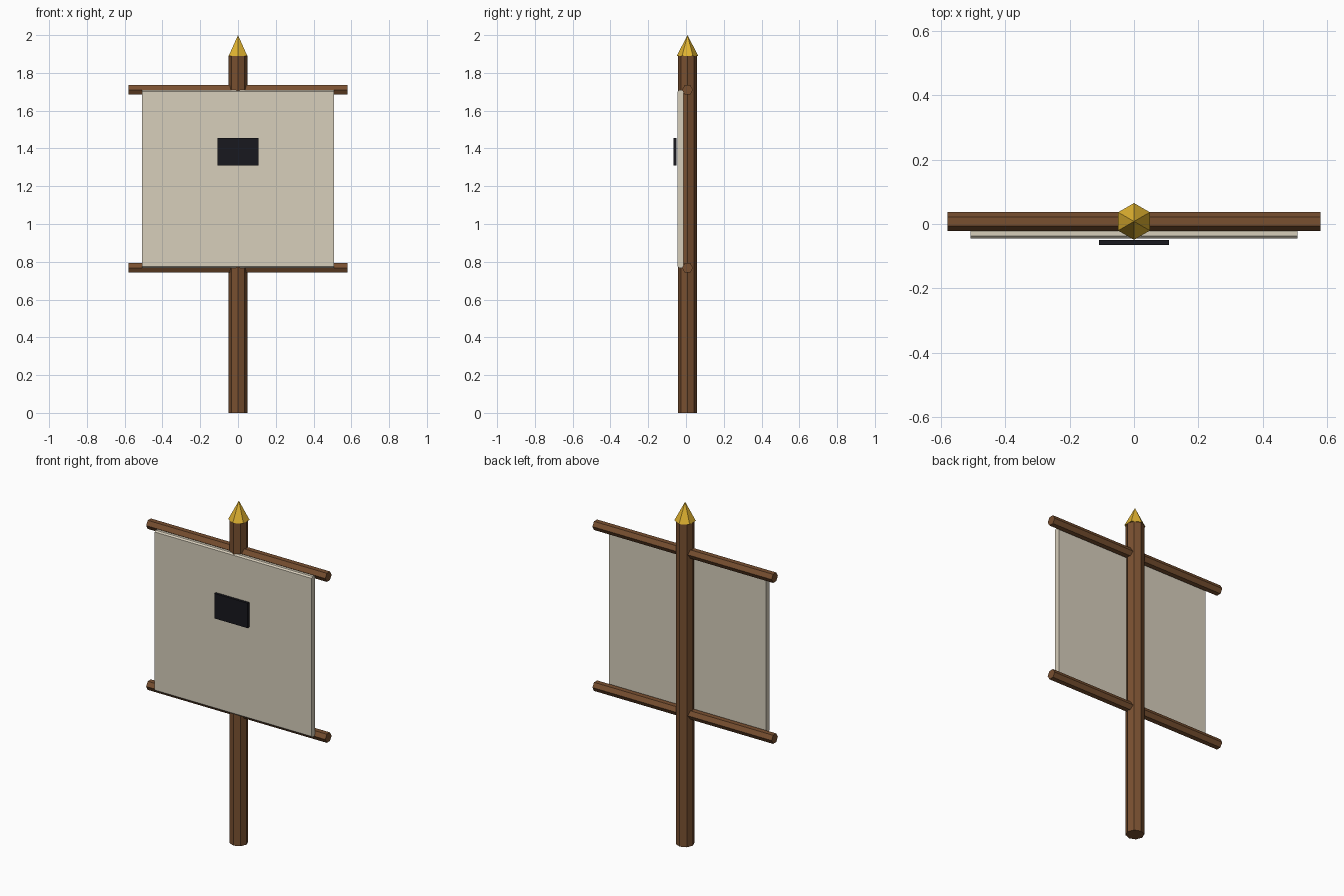
import bpy, bmesh
from math import pi, cos, sin

if "Cube" in bpy.data.objects:
    bpy.data.objects.remove(bpy.data.objects["Cube"])

CY = 0.008  # depth of the pole axis


def material(name, rgb):
    m = bpy.data.materials.new(name)
    m.diffuse_color = (*rgb, 1)
    m.use_nodes = True
    m.node_tree.nodes["Principled BSDF"].inputs["Base Color"].default_value = m.diffuse_color
    return m


wood = material("wood", (0.19, 0.08, 0.03))
gold = material("gold", (0.75, 0.45, 0.03))
cloth = material("cloth", (0.68, 0.62, 0.50))
dark = material("dark", (0.009, 0.009, 0.013))


def finish(name, bm, mat):
    bmesh.ops.recalc_face_normals(bm, faces=bm.faces)
    me = bpy.data.meshes.new(name)
    bm.to_mesh(me)
    bm.free()
    me.materials.append(mat)
    ob = bpy.data.objects.new(name, me)
    bpy.context.collection.objects.link(ob)
    return ob


def upright(name, sides, r, z0, z1, mat, start=0.0, pointed=False):
    """Vertical prism or pyramid around the pole axis."""
    bm = bmesh.new()
    ring = [(r * cos(start + 2 * pi * i / sides), CY + r * sin(start + 2 * pi * i / sides))
            for i in range(sides)]
    low = [bm.verts.new((x, y, z0)) for x, y in ring]
    bm.faces.new(low)
    if pointed:
        tip = bm.verts.new((0, CY, z1))
        for i in range(sides):
            bm.faces.new((low[i], low[(i + 1) % sides], tip))
    else:
        high = [bm.verts.new((x, y, z1)) for x, y in ring]
        bm.faces.new(high)
        for i in range(sides):
            j = (i + 1) % sides
            bm.faces.new((low[i], low[j], high[j], high[i]))
    return finish(name, bm, mat)


def extrude_x(name, profile, half, mat):
    """Sweep a (y, z) profile symmetrically along x."""
    bm = bmesh.new()
    a = [bm.verts.new((-half, y, z)) for y, z in profile]
    b = [bm.verts.new((half, y, z)) for y, z in profile]
    bm.faces.new(a)
    bm.faces.new(b)
    for i in range(len(a)):
        j = (i + 1) % len(a)
        bm.faces.new((a[i], a[j], b[j], b[i]))
    return finish(name, bm, mat)


# Pole and finial
upright("pole", 8, 0.05, 0, 1.89, wood)
upright("finial", 6, 0.057, 1.89, 2.0, gold, start=pi / 2, pointed=True)

# Hexagonal crossbars
for name, z in (("top_crossbar", 1.71), ("bottom_crossbar", 0.768)):
    extrude_x(name, [(CY + 0.029 * cos(i * pi / 3), z + 0.029 * sin(i * pi / 3))
                     for i in range(6)], 0.58, wood)

# Cloth panel with chamfered top and bottom edges
y0, y1, z0, z1, c = -0.045, -0.014, 0.768, 1.709, 0.008
extrude_x("banner_cloth", [(y0, z0 + c), (y0 + c, z0), (y1 - c, z0), (y1, z0 + c),
                           (y1, z1 - c), (y1 - c, z1), (y0 + c, z1), (y0, z1 - c)],
          0.508, cloth)

# Dark plate in front of the cloth
extrude_x("emblem_plate", [(-0.065, 1.31), (-0.05, 1.31), (-0.05, 1.456), (-0.065, 1.456)],
          0.108, dark)
